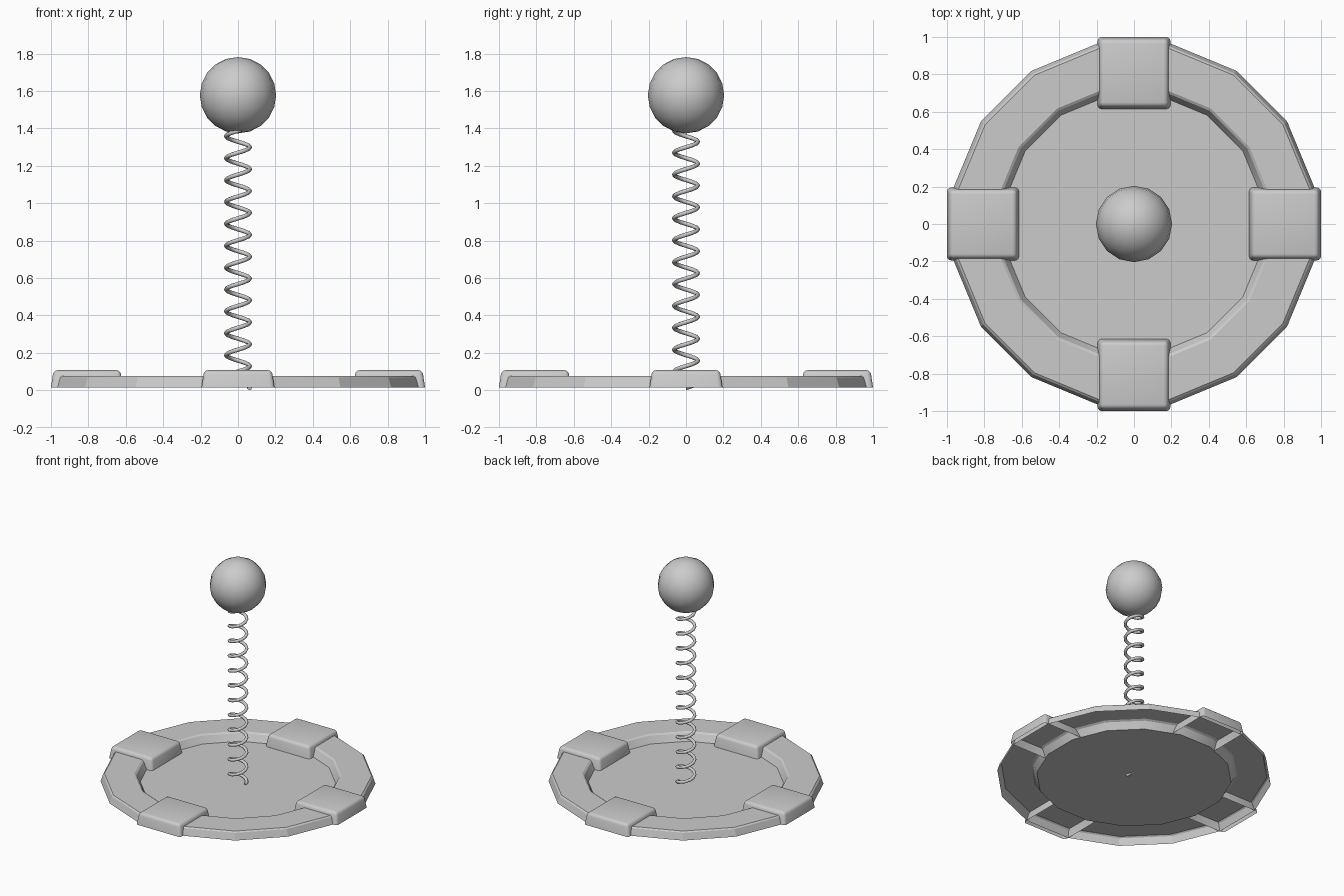
import bpy, bmesh
from math import sin, cos, pi, radians

if "Cube" in bpy.data.objects:
    bpy.data.objects.remove(bpy.data.objects["Cube"])


def add_object(name, bm, angle=40):
    bmesh.ops.recalc_face_normals(bm, faces=bm.faces)
    mesh = bpy.data.meshes.new(name)
    bm.to_mesh(mesh)
    bm.free()
    ob = bpy.data.objects.new(name, mesh)
    bpy.context.collection.objects.link(ob)
    bpy.ops.object.select_all(action='DESELECT')
    ob.select_set(True)
    bpy.context.view_layer.objects.active = ob
    bpy.ops.object.shade_smooth_by_angle(angle=radians(angle))
    return ob


# Dished base: 16-sided raised rim around a flat floor, open underneath
SIDES = 16
profile = [(0.70, 0.015), (0.728, 0.068), (0.742, 0.077),
           (0.957, 0.077), (0.968, 0.068), (0.985, 0.015)]
bm = bmesh.new()
rings = []
for r, z in profile:
    rings.append([bm.verts.new((r * cos(2 * pi * (i + 0.5) / SIDES),
                                r * sin(2 * pi * (i + 0.5) / SIDES), z))
                  for i in range(SIDES)])
for a, b in zip(rings, rings[1:]):
    for i in range(SIDES):
        j = (i + 1) % SIDES
        bm.faces.new((a[i], a[j], b[j], b[i]))
bm.faces.new(rings[0])
base = add_object("base_dish", bm, 20)
# the dish is an open shell, so make sure the floor faces up
if base.data.polygons[-1].normal.z < 0:
    base.data.flip_normals()


# Four tapered rim blocks with rounded top edges, open underneath
def rim_block(name, angle):
    bm = bmesh.new()
    bmesh.ops.create_cube(bm, size=1)
    for v in bm.verts:
        top = v.co.z > 0
        inset = 0.014 if top else 0
        sx, sy = (1 if v.co.x > 0 else -1), (1 if v.co.y > 0 else -1)
        v.co = (0.8075 + sx * (0.1925 - inset), sy * (0.195 - inset),
                0.107 if top else 0.015)
    edges = [e for e in bm.edges if any(v.co.z > 0.05 for v in e.verts)]
    bmesh.ops.bevel(bm, geom=edges, offset=0.022, segments=3, profile=0.5,
                    affect='EDGES')
    bmesh.ops.recalc_face_normals(bm, faces=bm.faces)
    under = [f for f in bm.faces if f.normal.z < -0.9]
    bmesh.ops.delete(bm, geom=under, context='FACES')
    ob = add_object(name, bm)
    ob.rotation_euler.z = angle


for i, side in enumerate(("right", "back", "left", "front")):
    rim_block("rim_block_" + side, i * pi / 2)

# Coil spring: round tube swept along a helix
TURNS, STEPS, PITCH, COIL_R, TUBE_R, TUBE_N = 11.85, 12, 0.117, 0.063, 0.012, 8
bm = bmesh.new()
loops = []
count = int(TURNS * STEPS)
for k in range(count + 1):
    a = 2 * pi * k / STEPS
    z = 0.012 + PITCH * k / STEPS
    loops.append([bm.verts.new(((COIL_R + TUBE_R * cos(t)) * cos(a),
                                (COIL_R + TUBE_R * cos(t)) * sin(a),
                                z + TUBE_R * sin(t)))
                  for t in (2 * pi * n / TUBE_N for n in range(TUBE_N))])
for a, b in zip(loops, loops[1:]):
    for n in range(TUBE_N):
        m = (n + 1) % TUBE_N
        bm.faces.new((a[n], a[m], b[m], b[n]))
bm.faces.new(loops[0])
bm.faces.new(loops[-1])
add_object("spring", bm, 50)

# Ball on top of the spring
bm = bmesh.new()
bmesh.ops.create_uvsphere(bm, u_segments=16, v_segments=10, radius=0.204)
ball = add_object("ball", bm, 60)
ball.location.z = 1.577
